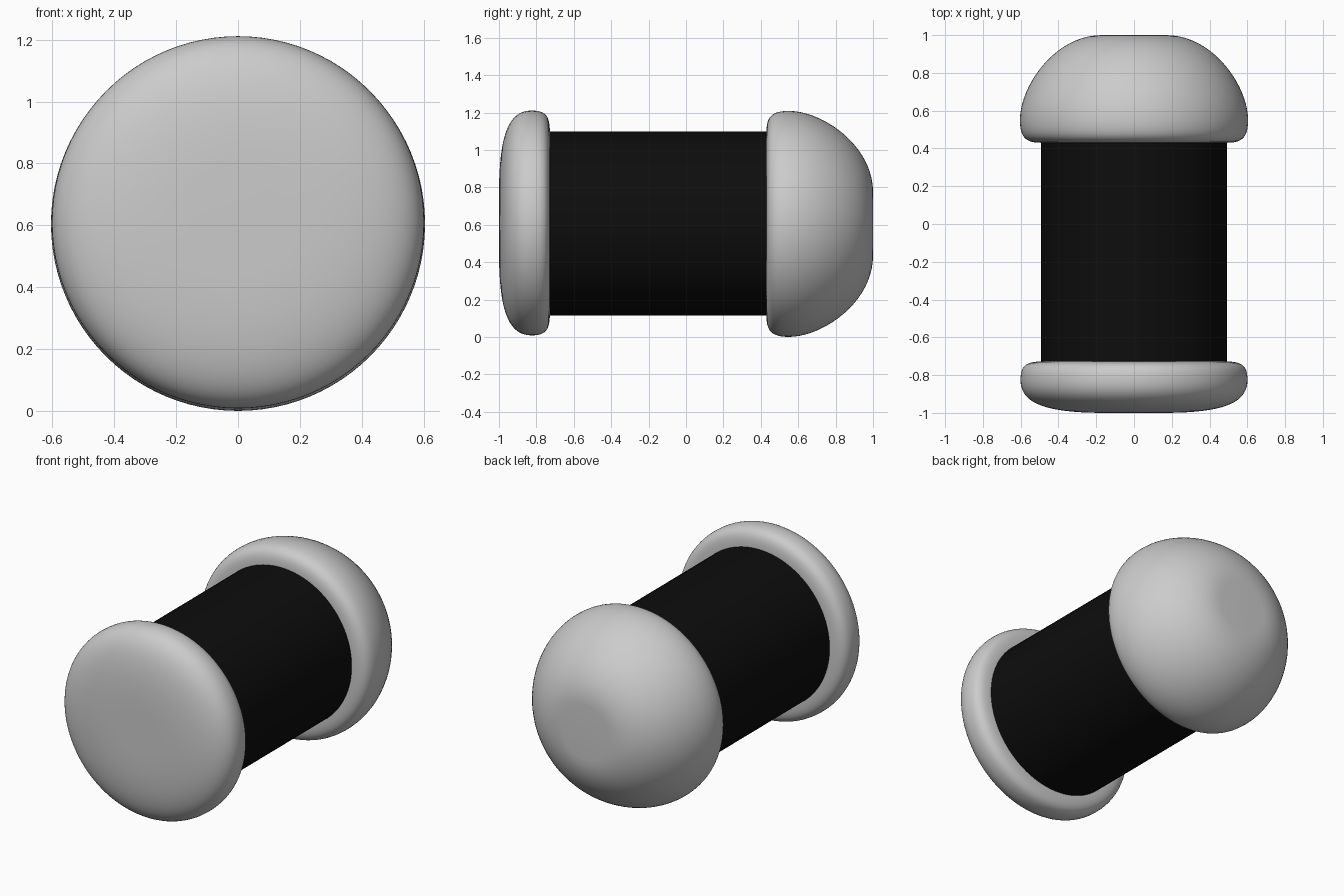
import bpy, bmesh, math

if "Cube" in bpy.data.objects:
    bpy.data.objects.remove(bpy.data.objects["Cube"])

ZC = 0.607   # height of the shared axis, which runs along y


def bezier(p0, p1, p2, p3, n=12):
    """Points along a cubic curve, without its first point."""
    out = []
    for i in range(1, n + 1):
        t = i / n
        s = 1 - t
        out.append(tuple(s**3*a + 3*s*s*t*b + 3*s*t*t*c + t**3*d
                         for a, b, c, d in zip(p0, p1, p2, p3)))
    return out


def lathe(name, profile, zc=ZC, sides=96, angle=40):
    """Spin a (radius, y) profile around the y axis; radius 0 makes a pole."""
    bm = bmesh.new()
    rings = []
    for r, y in profile:
        if r < 1e-5:
            rings.append([bm.verts.new((0, y, zc))])
        else:
            rings.append([bm.verts.new((r * math.cos(2 * math.pi * i / sides), y,
                                        zc + r * math.sin(2 * math.pi * i / sides)))
                          for i in range(sides)])
    for a, b in zip(rings, rings[1:]):
        for i in range(sides):
            j = (i + 1) % sides
            quad = [a[i % len(a)], a[j % len(a)], b[j % len(b)], b[i % len(b)]]
            bm.faces.new(list(dict.fromkeys(quad)))
    bmesh.ops.recalc_face_normals(bm, faces=bm.faces)
    mesh = bpy.data.meshes.new(name)
    bm.to_mesh(mesh)
    bm.free()
    ob = bpy.data.objects.new(name, mesh)
    bpy.context.collection.objects.link(ob)
    bpy.ops.object.select_all(action='DESELECT')
    ob.select_set(True)
    bpy.context.view_layer.objects.active = ob
    bpy.ops.object.shade_smooth_by_angle(angle=math.radians(angle))
    return ob


# Black cylindrical body, ends tucked just inside the caps
body = lathe("body", [(0, -0.735), (0.492, -0.735), (0.492, 0.44), (0, 0.44)])
black = bpy.data.materials.new("black")
black.diffuse_color = (0.004, 0.004, 0.004, 1)
black.use_nodes = True
black.node_tree.nodes["Principled BSDF"].inputs["Base Color"].default_value = black.diffuse_color
body.data.materials.append(black)

# Domed back cap with rounded rim and slightly flattened tip
dome = [(0, 0.43), (0.49, 0.43)]
dome += bezier((0.49, 0.43), (0.57, 0.43), (0.604, 0.455), (0.604, 0.55))
dome += bezier((0.604, 0.55), (0.604, 0.73), (0.42, 1.0), (0.17, 1.0), 20)
dome += [(0, 1.0)]
lathe("back_dome", dome, zc=0.605)

# Shallow front cap with rounded rim and gently bulging face
disc = [(0, -0.728), (0.49, -0.728)]
disc += bezier((0.49, -0.728), (0.57, -0.728), (0.601, -0.75), (0.601, -0.825))
disc += bezier((0.601, -0.825), (0.601, -0.95), (0.47, -1.0), (0.15, -1.0), 20)
disc += [(0, -1.0)]
lathe("front_cap", disc, zc=0.61)
